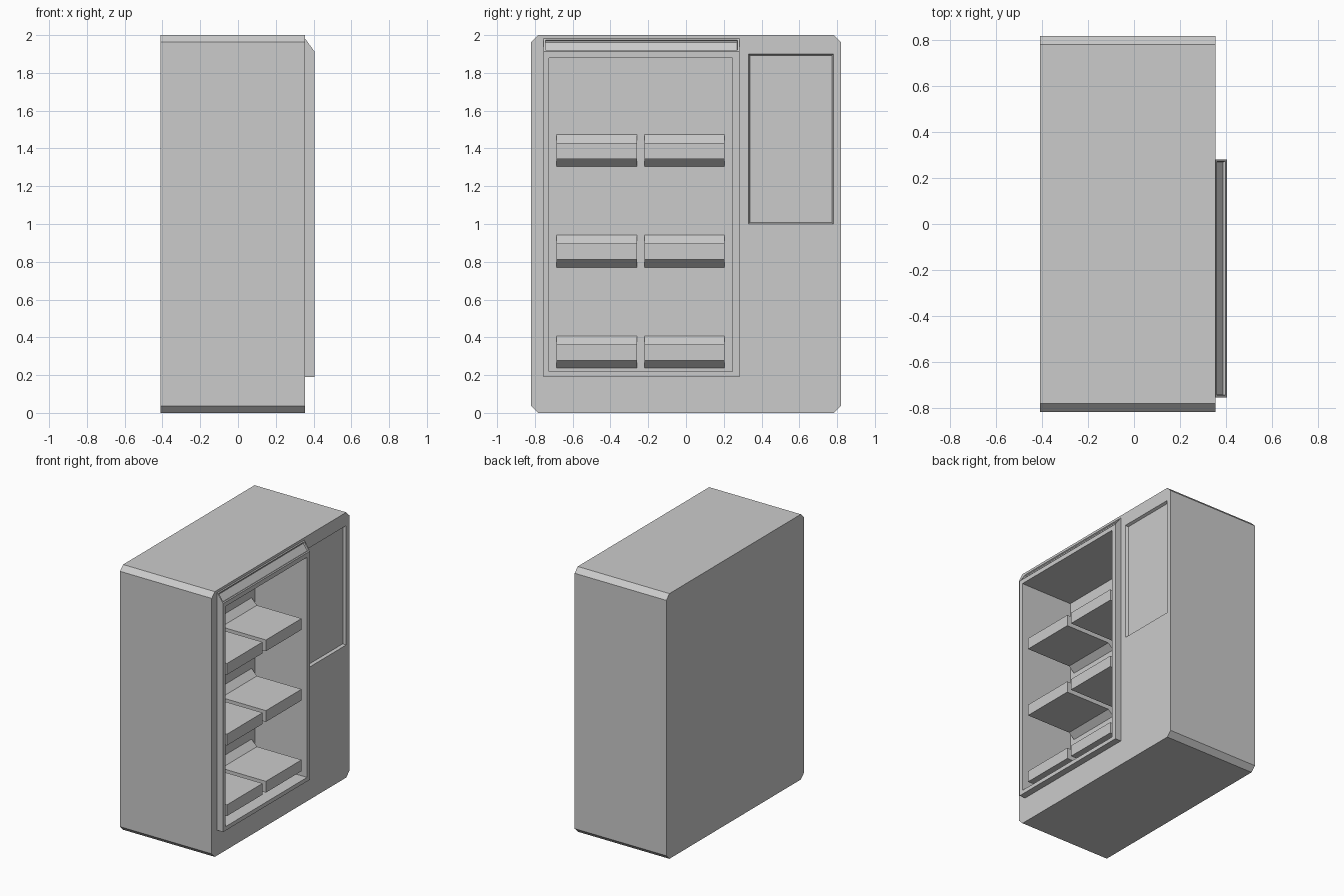
import bpy, bmesh
from mathutils import Vector

if "Cube" in bpy.data.objects:
    bpy.data.objects.remove(bpy.data.objects["Cube"])

grey = bpy.data.materials.new("light_grey")
grey.diffuse_color = (0.6, 0.6, 0.6, 1)
grey.use_nodes = True
grey.node_tree.nodes["Principled BSDF"].inputs["Base Color"].default_value = grey.diffuse_color


def prism(name, pts, direction):
    """Extrude a closed 3D outline along a vector."""
    bm = bmesh.new()
    face = bm.faces.new([bm.verts.new(p) for p in pts])
    ext = bmesh.ops.extrude_face_region(bm, geom=[face], use_keep_orig=True)
    moved = [g for g in ext["geom"] if isinstance(g, bmesh.types.BMVert)]
    bmesh.ops.translate(bm, verts=moved, vec=Vector(direction))
    bmesh.ops.recalc_face_normals(bm, faces=bm.faces)
    me = bpy.data.meshes.new(name)
    bm.to_mesh(me)
    bm.free()
    me.materials.append(grey)
    ob = bpy.data.objects.new(name, me)
    bpy.context.collection.objects.link(ob)
    return ob


def rect(x, y0, y1, z0, z1):
    return [(x, y0, z0), (x, y1, z0), (x, y1, z1), (x, y0, z1)]


def cut(ob, cutter):
    mod = ob.modifiers.new("cut_" + cutter.name, 'BOOLEAN')
    mod.operation = 'DIFFERENCE'
    mod.solver = 'EXACT'
    mod.object = cutter
    cutter.hide_render = True
    cutter.display_type = 'WIRE'


# Cabinet with chamfered long edges
c, w, h = 0.037, 0.82, 2.0
outline = [(-w + c, 0), (w - c, 0), (w, c), (w, h - c),
           (w - c, h), (-w + c, h), (-w, h - c), (-w, c)]
cabinet = prism("cabinet", [(-0.41, y, z) for y, z in outline], (0.765, 0, 0))

# Door frame with sloped top
frame = prism("door_frame",
              [(0.355, -0.755, 0.19), (0.405, -0.755, 0.19),
               (0.405, -0.755, 1.913), (0.355, -0.755, 1.982)], (0, 1.037, 0))

# Recessed strip in the sloped top of the frame
bm = bmesh.new()
bm.from_mesh(frame.data)
slope = [f for f in bm.faces if f.normal.x > 0.3 and f.normal.z > 0.3]
bmesh.ops.inset_individual(bm, faces=slope, thickness=0.014, depth=0)
bmesh.ops.inset_individual(bm, faces=slope, thickness=0.002, depth=-0.012)
bm.to_mesh(frame.data)
bm.free()

# Display opening, cut through frame into cabinet
opening = prism("opening_cutter", rect(-0.03, -0.725, 0.245, 0.22, 1.88), (0.6, 0, 0))
cut(cabinet, opening)
cut(frame, opening)

# Shallow control panel recess with tapered sides
panel = prism("panel_cutter", rect(0.335, 0.338, 0.772, 1.008, 1.892), (0.04, 0, 0))
for v in panel.data.vertices:
    if v.co.x > 0.355:
        v.co.y = 0.555 + (v.co.y - 0.555) * 1.074
        v.co.z = 1.45 + (v.co.z - 1.45) * 1.036
cut(cabinet, panel)

# Shelves: flat tray flaring out where it meets the back wall
profile = [(0.387, 0.04), (0.387, 0.125), (0.015, 0.125),
           (-0.03, 0.17), (-0.03, 0.0), (0.015, 0.04)]
for row in range(3):
    for col in range(2):
        y = -0.685 + col * 0.465
        z = 0.238 + row * 0.533
        prism(f"shelf_{row + 1}_{col + 1}",
              [(px, y, z + pz) for px, pz in profile], (0, 0.425, 0))
